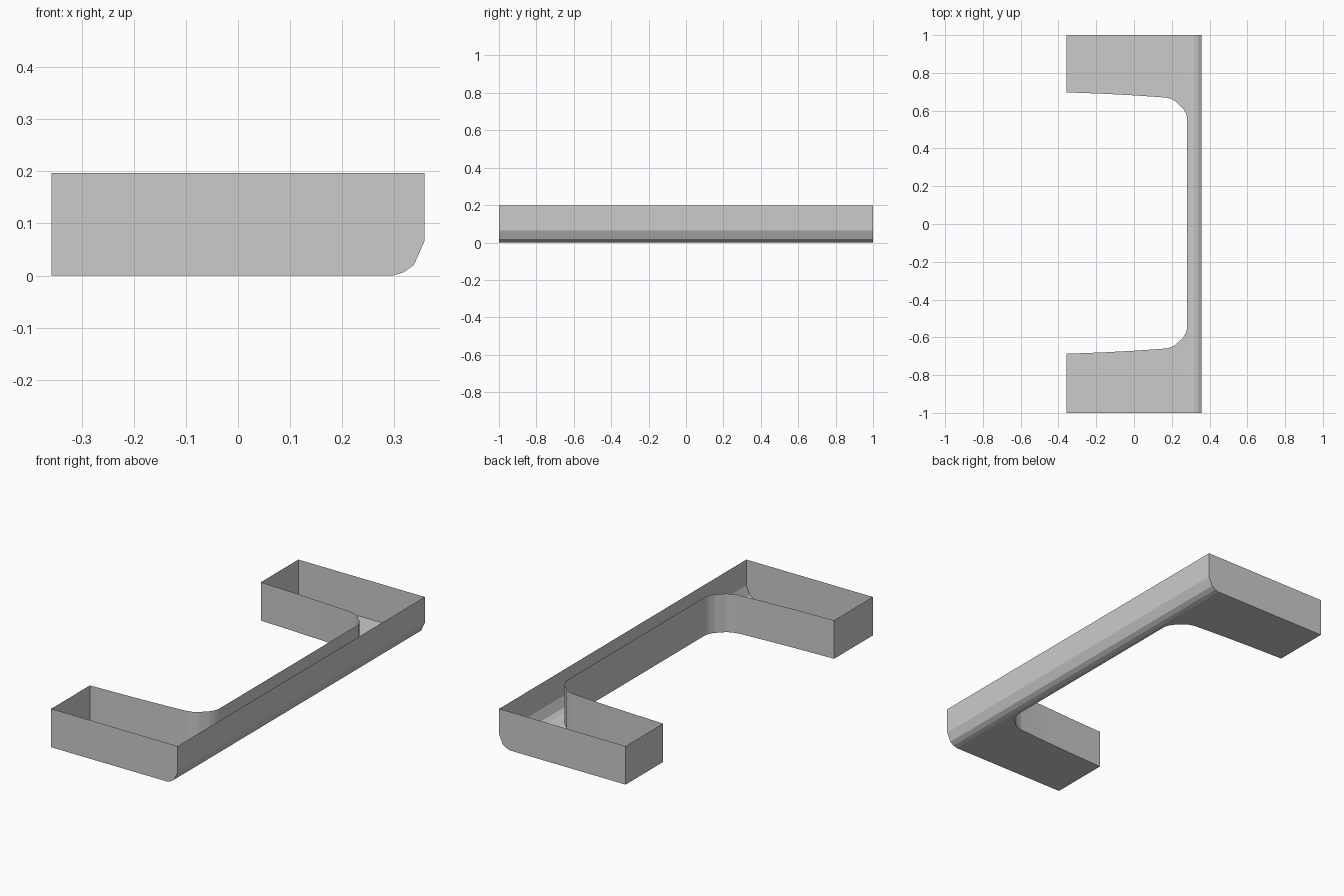
import bpy
import bmesh

if "Cube" in bpy.data.objects:
    bpy.data.objects.remove(bpy.data.objects["Cube"])

H = 0.197      # wall height
X = 0.358      # half width

# rounded lower edge of the long outer wall (x, z)
edge_profile = [(0.298, 0), (0.318, 0.006), (0.338, 0.02), (X, 0.065), (X, H)]

# inner wall of one arm, from the open end to the long side (x, y)
inner_arm = [(-X, 0.692), (-0.15, 0.684), (0, 0.676), (0.12, 0.668), (0.17, 0.664),
             (0.2, 0.656), (0.222, 0.643), (0.26, 0.606), (0.274, 0.583), (0.28, 0.565)]
inner = [(x, y + 0.005) for x, y in inner_arm]
inner += [(x, -y + 0.005) for x, y in reversed(inner_arm)]

bm = bmesh.new()
low = [bm.verts.new((x, y, 0)) for x, y in inner]
high = [bm.verts.new((x, y, H)) for x, y in inner]
ends = {}
for s in (1, -1):
    ends[s] = {
        "profile": [bm.verts.new((x, s, z)) for x, z in edge_profile],
        "low": bm.verts.new((-X, s, 0)),
        "high": bm.verts.new((-X, s, H)),
    }
back, front = ends[1], ends[-1]

# floor
bm.faces.new(low + [front["low"], front["profile"][0], back["profile"][0], back["low"]])

# inner wall
for i in range(len(low) - 1):
    bm.faces.new((low[i], low[i + 1], high[i + 1], high[i]))

# long outer wall with rounded lower edge
p, q = back["profile"], front["profile"]
for i in range(len(p) - 1):
    bm.faces.new((p[i], q[i], q[i + 1], p[i + 1]))

# side walls and arm end walls
for e, i in ((back, 0), (front, -1)):
    bm.faces.new([e["low"]] + e["profile"] + [e["high"]])
    bm.faces.new((e["low"], low[i], high[i], e["high"]))

bmesh.ops.recalc_face_normals(bm, faces=bm.faces)
floor = max(bm.faces, key=lambda f: abs(f.normal.z) * f.calc_area())
if floor.normal.z > 0:
    bmesh.ops.reverse_faces(bm, faces=bm.faces)

mesh = bpy.data.meshes.new("open_tray")
bm.to_mesh(mesh)
bm.free()
bpy.context.collection.objects.link(bpy.data.objects.new("open_tray", mesh))
